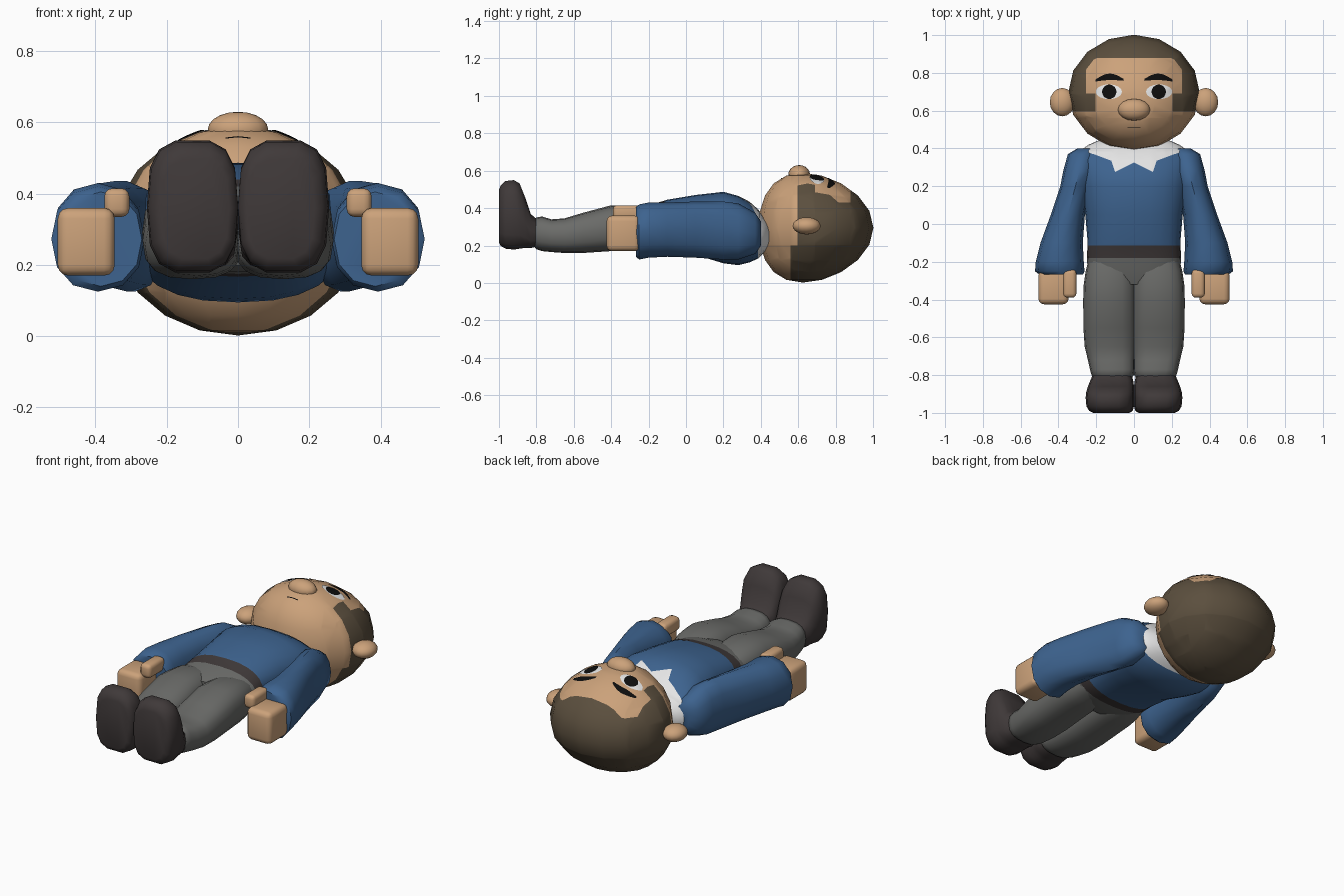
import bpy, bmesh, math
from mathutils import Vector, Matrix
from mathutils.bvhtree import BVHTree

if "Cube" in bpy.data.objects:
    bpy.data.objects.remove(bpy.data.objects["Cube"])


def material(name, r, g, b):
    m = bpy.data.materials.new(name)
    m.diffuse_color = (r, g, b, 1)
    m.use_nodes = True
    m.node_tree.nodes["Principled BSDF"].inputs["Base Color"].default_value = m.diffuse_color
    return m


SKIN = material("skin tan", 0.60, 0.36, 0.195)
HAIR = material("hair brown", 0.105, 0.078, 0.048)
BLUE = material("shirt blue", 0.047, 0.125, 0.275)
GREY = material("trouser grey", 0.145, 0.147, 0.14)
DARK = material("boot dark", 0.05, 0.041, 0.041)
WHITE = material("white", 0.78, 0.78, 0.78)
BLACK = material("black", 0.004, 0.004, 0.004)


def finish(bm, name, mats, rule=None, angle=45):
    """Turn a bmesh into a smooth-shaded object; rule picks each face's colour."""
    if rule:
        for f in bm.faces:
            f.material_index = rule(f.calc_center_median())
    me = bpy.data.meshes.new(name)
    bm.to_mesh(me)
    bm.free()
    for m in mats:
        me.materials.append(m)
    ob = bpy.data.objects.new(name, me)
    bpy.context.collection.objects.link(ob)
    bpy.ops.object.select_all(action='DESELECT')
    ob.select_set(True)
    bpy.context.view_layer.objects.active = ob
    bpy.ops.object.shade_smooth_by_angle(angle=math.radians(angle))
    return ob


def cut(bm, axis, value):
    """Add clean edges where the plane axis = value meets the mesh."""
    p = Vector((0, 0, 0))
    p[axis] = value
    n = Vector((0, 0, 0))
    n[axis] = 1
    bmesh.ops.bisect_plane(bm, geom=bm.verts[:] + bm.edges[:] + bm.faces[:],
                           plane_co=p, plane_no=n, dist=1e-5)


def loft(rings, side=1, sides=16, power=2.4):
    """Tube along y; each ring is (y, centre x, half width, low z, high z)."""
    bm = bmesh.new()
    loops = []
    for y, cx, rx, z0, z1 in rings:
        loop = []
        for i in range(sides):
            a = math.tau * i / sides
            c, s = math.cos(a), math.sin(a)
            x = math.copysign(abs(c) ** (2 / power), c) * rx
            z = math.copysign(abs(s) ** (2 / power), s) * (z1 - z0) / 2
            loop.append(bm.verts.new((side * cx + x, y, (z0 + z1) / 2 + z)))
        loops.append(loop)
    for a, b in zip(loops, loops[1:]):
        for i in range(sides):
            j = (i + 1) % sides
            bm.faces.new((a[i], a[j], b[j], b[i]))
    bm.faces.new(loops[0])
    bm.faces.new(loops[-1])
    bmesh.ops.recalc_face_normals(bm, faces=bm.faces)
    return bm


def ellipsoid(center, radii, segs=16, rings=10):
    bm = bmesh.new()
    bmesh.ops.create_uvsphere(bm, u_segments=segs, v_segments=rings, radius=1,
                              matrix=Matrix.Translation(center) @ Matrix.Diagonal((*radii, 1)))
    return bm


def rounded_box(name, center, size, bevel, mat):
    bm = bmesh.new()
    bmesh.ops.create_cube(bm, size=1,
                          matrix=Matrix.Translation(center) @ Matrix.Diagonal((*size, 1)))
    bmesh.ops.bevel(bm, geom=bm.edges[:], offset=bevel, segments=3, profile=0.5,
                    affect='EDGES')
    finish(bm, name, [mat])


def patch(name, tree, shape, nu, nv, lift, mat):
    """Thin painted detail: shape(u, v) -> (x, y) dropped onto a surface from above."""
    bm = bmesh.new()
    grid = []
    for i in range(nu + 1):
        row = []
        for j in range(nv + 1):
            x, y = shape(i / nu, j / nv)
            hit = tree.ray_cast(Vector((x, y, 2)), Vector((0, 0, -1)))[0]
            row.append(bm.verts.new((x, y, (hit.z if hit else 0.3) + lift)))
        grid.append(row)
    for i in range(nu):
        for j in range(nv):
            bm.faces.new((grid[i][j], grid[i + 1][j], grid[i + 1][j + 1], grid[i][j + 1]))
    bmesh.ops.remove_doubles(bm, verts=bm.verts, dist=1e-5)
    bm.normal_update()
    for f in bm.faces:
        if f.normal.z < 0:
            f.normal_flip()
    finish(bm, name, [mat])


def oval(cx, cy, rx, ry):
    return lambda u, v: (cx + rx * v * math.cos(math.tau * u),
                         cy + ry * v * math.sin(math.tau * u))


# Head: full towards the chin, with the hairline cut into it
bm = ellipsoid((0, 0.695, 0.295), (0.348, 0.307, 0.293))
for v in bm.verts:
    v.co.y -= 0.07 * ((v.co.z - 0.295) / 0.293) ** 2
bm.normal_update()
head_tree = BVHTree.FromBMesh(bm)
for axis, value in ((1, 0.56), (1, 0.595), (1, 0.69), (1, 0.88), (0, 0.255), (0, -0.255),
                    (0, 0.205), (0, -0.205), (2, 0.2), (2, 0.43)):
    cut(bm, axis, value)


def is_hair(c):
    if c.z < 0.2:
        return int(c.y > 0.56)
    return int(c.y > 0.595 and (c.y > 0.88 or abs(c.x) > 0.255
                                or (c.y > 0.69 and c.z < 0.43)
                                or (abs(c.x) > 0.205 and c.y < 0.69)))


finish(bm, "head", [SKIN, HAIR], is_hair)

# Nose and mouth
finish(ellipsoid((0, 0.605, 0.58), (0.085, 0.058, 0.05)), "nose", [SKIN])
patch("mouth", head_tree, lambda u, v: (-0.035 + 0.07 * u, 0.507 + 0.005 * v),
      6, 1, 0.003, BLACK)

# Torso: white neck band, blue shirt, dark belt, grey trouser top
bm = loft([(0.45, 0, 0.17, 0.19, 0.32), (0.42, 0, 0.24, 0.165, 0.345),
           (0.385, 0, 0.29, 0.13, 0.39), (0.34, 0, 0.305, 0.11, 0.43),
           (0.28, 0, 0.30, 0.095, 0.465), (0.20, 0, 0.285, 0.105, 0.487),
           (0.05, 0, 0.258, 0.15, 0.47), (-0.10, 0, 0.245, 0.165, 0.445),
           (-0.18, 0, 0.25, 0.175, 0.42), (-0.24, 0, 0.245, 0.18, 0.41),
           (-0.32, 0, 0.22, 0.20, 0.38)], sides=24, power=2.4)
torso_tree = BVHTree.FromBMesh(bm)
for y in (0.385, -0.115, -0.18):
    cut(bm, 1, y)
finish(bm, "torso", [WHITE, BLUE, DARK, GREY],
       lambda c: 0 if c.y > 0.385 else 1 if c.y > -0.115 else 2 if c.y > -0.18 else 3)


# Pointed collar
def collar(u, v):
    x = -0.26 + 0.52 * u
    edge = [(0, 0.325), (0.10, 0.275), (0.12, 0.335), (0.20, 0.365), (0.261, 0.385)]
    for (xa, ya), (xb, yb) in zip(edge, edge[1:]):
        if xa <= abs(x) <= xb:
            low = ya + (yb - ya) * (abs(x) - xa) / (xb - xa)
            break
    return x, low + v * (0.395 - low)


patch("collar", torso_tree, collar, 52, 6, 0.004, WHITE)

# Paired parts
for s, tag in ((1, "left"), (-1, "right")):
    finish(ellipsoid((s * 0.38, 0.645, 0.305), (0.066, 0.075, 0.046)), f"{tag}_ear", [SKIN])
    patch(f"{tag}_eye", head_tree, oval(s * 0.133, 0.70, 0.069, 0.039), 28, 5, 0.004, WHITE)
    patch(f"{tag}_pupil", head_tree, oval(s * 0.131, 0.70, 0.038, 0.038), 24, 4, 0.008, BLACK)
    patch(f"{tag}_brow", head_tree,
          lambda u, v: (s * (0.055 + 0.15 * u),
                        0.763 + 0.018 * math.sin(math.pi * u) - 0.004 * u
                        + (v - 0.5) * (0.01 + 0.024 * math.sin(math.pi * u))),
          14, 3, 0.005, BLACK)
    finish(loft([(0.40, 0.25, 0.05, 0.20, 0.33), (0.37, 0.275, 0.075, 0.155, 0.375),
                 (0.28, 0.29, 0.085, 0.125, 0.425), (0.20, 0.31, 0.08, 0.125, 0.435),
                 (0.05, 0.35, 0.09, 0.135, 0.435), (-0.10, 0.383, 0.112, 0.14, 0.43),
                 (-0.20, 0.393, 0.127, 0.135, 0.43), (-0.25, 0.393, 0.131, 0.125, 0.42),
                 (-0.268, 0.385, 0.115, 0.14, 0.405)],
                s, sides=12, power=2.2), f"{tag}_sleeve", [BLUE])
    rounded_box(f"{tag}_hand", (s * 0.426, -0.335, 0.265), (0.16, 0.18, 0.19), 0.03, SKIN)
    rounded_box(f"{tag}_thumb", (s * 0.34, -0.315, 0.375), (0.07, 0.15, 0.08), 0.022, SKIN)
    finish(loft([(-0.17, 0.12, 0.115, 0.20, 0.385), (-0.25, 0.126, 0.13, 0.18, 0.408),
                 (-0.32, 0.128, 0.138, 0.175, 0.412),
                 (-0.40, 0.129, 0.14, 0.17, 0.415), (-0.55, 0.128, 0.14, 0.16, 0.375),
                 (-0.65, 0.126, 0.135, 0.16, 0.345), (-0.72, 0.120, 0.124, 0.165, 0.34),
                 (-0.77, 0.115, 0.118, 0.17, 0.355), (-0.80, 0.113, 0.112, 0.18, 0.35),
                 (-0.82, 0.113, 0.095, 0.20, 0.33)], s, power=2.6),
           f"{tag}_trouser_leg", [GREY])
    finish(loft([(-0.79, 0.115, 0.10, 0.195, 0.335), (-0.83, 0.118, 0.114, 0.185, 0.37),
                 (-0.86, 0.122, 0.122, 0.185, 0.46), (-0.89, 0.126, 0.127, 0.18, 0.535),
                 (-0.92, 0.128, 0.128, 0.175, 0.553), (-0.965, 0.126, 0.126, 0.18, 0.548),
                 (-0.99, 0.122, 0.115, 0.195, 0.525), (-1.0, 0.12, 0.095, 0.215, 0.50)],
                s, sides=14, power=3.0), f"{tag}_boot", [DARK])
